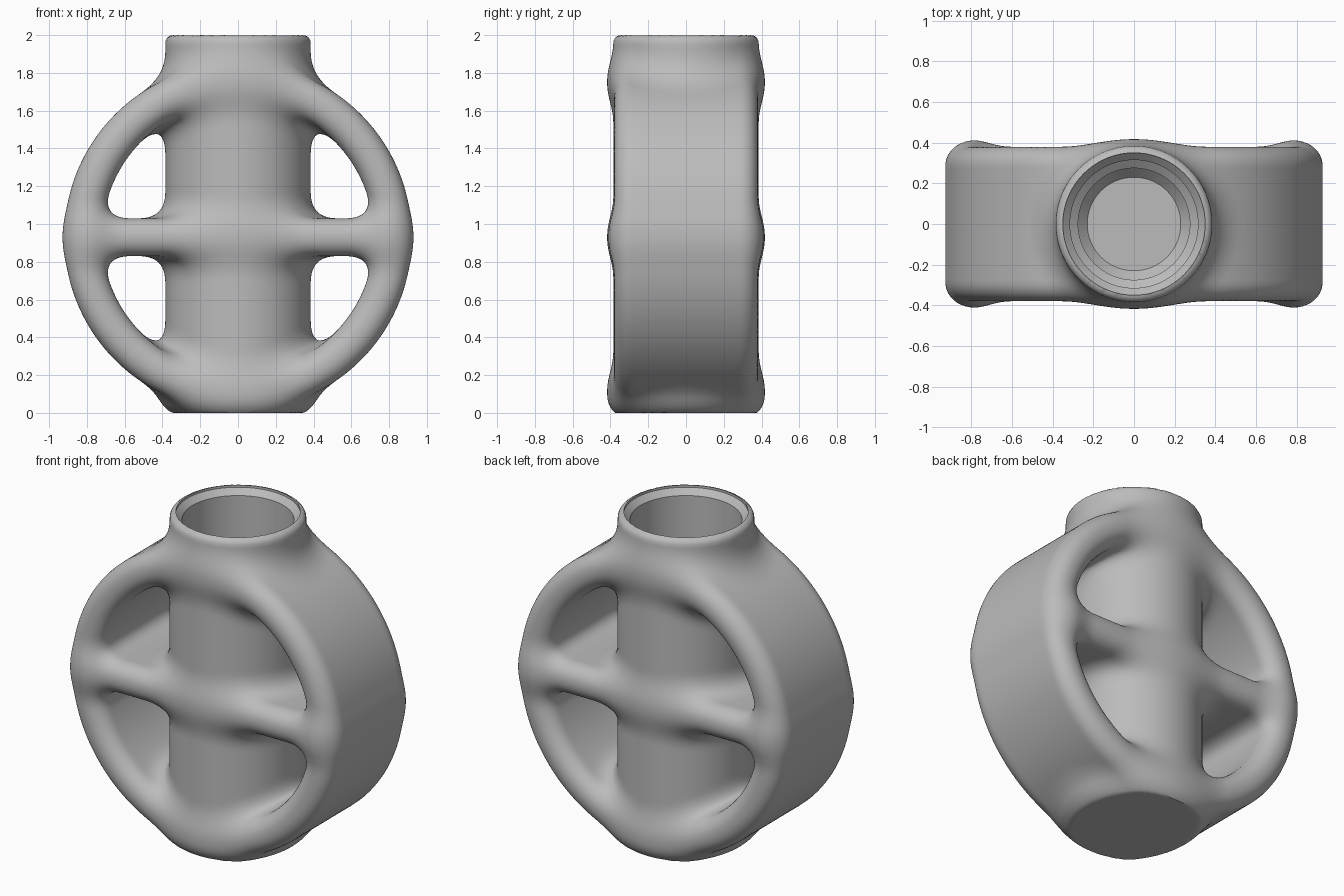
import bpy, bmesh, math
from math import hypot
from mathutils import Vector, Matrix

default = bpy.data.objects.get("Cube")
if default:
    bpy.data.objects.remove(default)

MID = 0.93       # height of the ring centre
BLEND = 0.14     # softness of the joints

grey = bpy.data.materials.new("plain grey")
grey.use_nodes = True
grey.diffuse_color = (0.5, 0.5, 0.5, 1)
grey.node_tree.nodes["Principled BSDF"].inputs["Base Color"].default_value = (0.5, 0.5, 0.5, 1)


def add_object(name, bm):
    bmesh.ops.recalc_face_normals(bm, faces=bm.faces)
    mesh = bpy.data.meshes.new(name)
    bm.to_mesh(mesh)
    bm.free()
    mesh.materials.append(grey)
    obj = bpy.data.objects.new(name, mesh)
    bpy.context.scene.collection.objects.link(obj)
    return obj


def lathe(bm, points, axis, centre, closed, steps=96):
    """Turn a profile of 3D points around an axis."""
    verts = [bm.verts.new(p) for p in points]
    pairs = list(zip(verts, verts[1:]))
    if closed:
        pairs.append((verts[-1], verts[0]))
    edges = [bm.edges.new(p) for p in pairs]
    bmesh.ops.spin(bm, geom=verts + edges, cent=centre, axis=axis,
                   angle=math.tau, steps=steps, use_merge=True)
    bmesh.ops.remove_doubles(bm, verts=bm.verts, dist=0.0005)


def baked(obj):
    graph = bpy.context.evaluated_depsgraph_get()
    mesh = bpy.data.meshes.new_from_object(obj.evaluated_get(graph))
    obj.modifiers.clear()
    obj.data = mesh


# Distance to each softened part, used to melt the joints together
def soft_box(a, b, c, r):
    a, b, c = a + r, b + r, c + r
    inside = min(max(a, b, c), 0)
    a, b, c = max(a, 0), max(b, 0), max(c, 0)
    return math.sqrt(a * a + b * b + c * c) + inside - r


def melt(a, b):
    h = max(BLEND - abs(a - b), 0) / BLEND
    return min(a, b) - h * h * BLEND / 4


def distance(x, y, z):
    ring = soft_box(abs(hypot(x, z - MID) - 0.82) - 0.1, abs(y) - 0.38, -1, 0.095)
    tube = soft_box(hypot(x, y) - 0.385, abs(z - 1) - 1, -1, 0.04 if z > 1 else 0.08)
    bar = soft_box(abs(x) - 0.85, abs(y) - 0.38, abs(z - MID) - 0.1, 0.095)
    return melt(melt(ring, bar), tube)


# Frame: wide ring, upright tube and cross bar
bm = bmesh.new()
bmesh.ops.create_cone(bm, cap_ends=True, segments=96, radius1=0.385, radius2=0.385,
                      depth=2, matrix=Matrix.Translation((0, 0, 1)))
bmesh.ops.create_cube(bm, size=1, matrix=Matrix.Translation((0, 0, MID))
                      @ Matrix.Diagonal((1.7, 0.76, 0.2, 1)))
lathe(bm, [(r, y, MID) for r, y in ((0.72, -0.38), (0.92, -0.38), (0.92, 0.38), (0.72, 0.38))],
      (0, 1, 0), (0, 0, MID), True)
frame = add_object("ring_frame_with_tube", bm)
remesh = frame.modifiers.new("fuse", 'REMESH')
remesh.mode = 'VOXEL'
remesh.voxel_size = 0.022
baked(frame)

# Pull the fused skin onto the rounded, melted shape
bm = bmesh.new()
bm.from_mesh(frame.data)
for step in range(5):
    if step < 4:
        bmesh.ops.smooth_vert(bm, verts=bm.verts, factor=0.5,
                              use_axis_x=True, use_axis_y=True, use_axis_z=True)
    for v in bm.verts:
        x, y, z = v.co
        d, e = distance(x, y, z), 0.002
        slope = Vector((distance(x + e, y, z) - d, distance(x, y + e, z) - d,
                        distance(x, y, z + e) - d))
        if slope.length > 0.0001:
            v.co -= slope.normalized() * d
for v in bm.verts:
    v.co.z = min(max(v.co.z, 0), 2)
bm.to_mesh(frame.data)
bm.free()

# Bore with a bevelled mouth and a stepped floor
profile = [(0, 2.1), (0.35, 2.1), (0.35, 1.985), (0.315, 1.95), (0.315, 0.3), (0.275, 0.27),
           (0.275, 0.18), (0.23, 0.13), (0, 0.13)]
bm = bmesh.new()
lathe(bm, [(r, 0, z) for r, z in profile], (0, 0, 1), (0, 0, 0), False)
bore = add_object("bore_cutter", bm)
bore.hide_render = True
cut = frame.modifiers.new("bore", 'BOOLEAN')
cut.operation = 'DIFFERENCE'
cut.solver = 'EXACT'
cut.object = bore
baked(frame)
bpy.data.objects.remove(bore)

frame.data.shade_smooth()
frame.data.set_sharp_from_angle(angle=math.radians(35))
